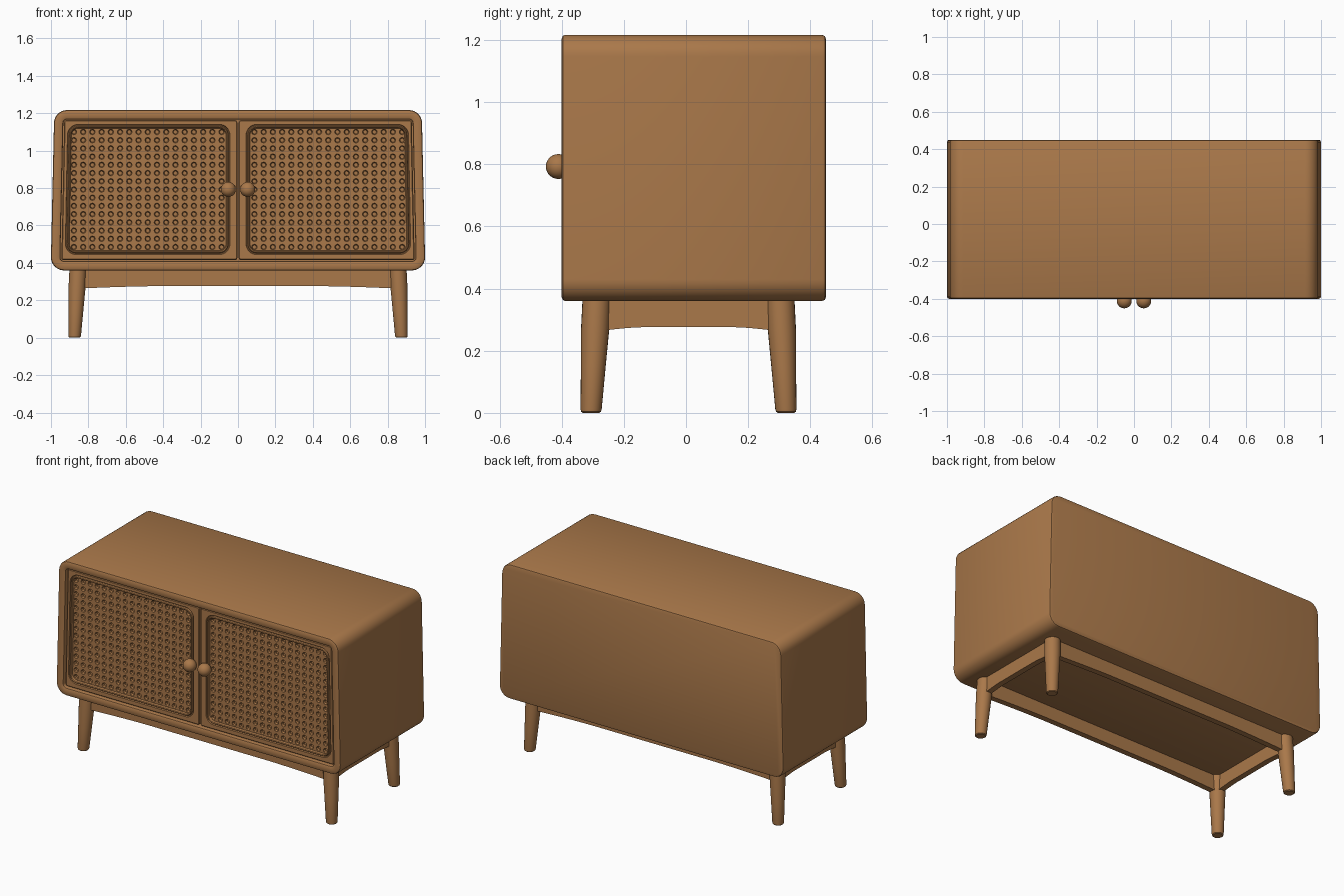
import bpy, bmesh
from math import sin, cos, pi
from mathutils import Vector

cube = bpy.data.objects.get("Cube")
if cube:
    bpy.data.objects.remove(cube, do_unlink=True)

wood = bpy.data.materials.new("warm wood")
wood.use_nodes = True
colour = (0.40, 0.188, 0.068, 1)
wood.diffuse_color = colour
bsdf = next(n for n in wood.node_tree.nodes if n.type == 'BSDF_PRINCIPLED')
bsdf.inputs["Base Color"].default_value = colour
bsdf.inputs["Roughness"].default_value = 0.6


def finish(name, bm, smooth=True):
    bmesh.ops.remove_doubles(bm, verts=bm.verts, dist=0.0001)
    bmesh.ops.recalc_face_normals(bm, faces=bm.faces)
    mesh = bpy.data.meshes.new(name)
    bm.to_mesh(mesh)
    bm.free()
    mesh.materials.append(wood)
    ob = bpy.data.objects.new(name, mesh)
    bpy.context.collection.objects.link(ob)
    if smooth:
        bpy.ops.object.select_all(action='DESELECT')
        ob.select_set(True)
        bpy.context.view_layer.objects.active = ob
        bpy.ops.object.shade_smooth_by_angle(angle=0.6)
    return ob


def loft(name, rings):
    """Skin equal-length closed rings and cap both ends."""
    bm = bmesh.new()
    loops = [[bm.verts.new(p) for p in ring] for ring in rings]
    n = len(loops[0])
    for a, b in zip(loops, loops[1:]):
        for i in range(n):
            j = (i + 1) % n
            bm.faces.new((a[i], a[j], b[j], b[i]))
    bm.faces.new(loops[0])
    bm.faces.new(loops[-1])
    return finish(name, bm)


def panel_ring(shape, inset, y, side=1, steps=8):
    """Rounded, slightly tapered outline: left/right at bottom and top."""
    lb, lt, rb, rt, z0, z1, r = shape
    r = max(r - inset, 0.004)
    corners = [(lb, z0, 1, 1, 180), (rb, z0, -1, 1, 270),
               (rt, z1, -1, -1, 0), (lt, z1, 1, -1, 90)]
    ring = []
    for x, z, dx, dz, start in corners:
        cx, cz = x + dx * (inset + r), z + dz * (inset + r)
        for k in range(steps + 1):
            a = (start + 90 * k / steps) * pi / 180
            ring.append((side * (cx + r * cos(a)), y, cz + r * sin(a)))
    return ring


# Cabinet body with a rounded rim and a recessed front
BODY = (-1, -0.984, 1, 0.984, 0.36, 1.217, 0.07)
loft("cabinet_body", [panel_ring(BODY, i, y) for i, y in (
    (0.012, 0.45), (0.004, 0.447), (0, 0.438), (0, -0.388), (0.003, -0.396),
    (0.012, -0.40), (0.038, -0.40), (0.047, -0.396), (0.05, -0.388), (0.05, -0.34))])

# Doors, cane panels and knobs
DOOR = (0.004, 0.004, 0.944, 0.929, 0.415, 1.163, 0.012)
LIP = (0.046, 0.046, 0.92, 0.909, 0.447, 1.138, 0.055)


def cane(name, side, x0, x1, z0, z1, cols, rows, radius):
    """Sheet with a regular grid of small round sunken holes."""
    bm = bmesh.new()
    w, h = (x1 - x0) / cols, (z1 - z0) / rows
    front, floor = -0.374, -0.358
    for c in range(cols):
        for r in range(rows):
            cx, cz = x0 + (c + 0.5) * w, z0 + (r + 0.5) * h
            outer, rim, base = [], [], []
            for k in range(8):
                a = k * pi / 4
                ca, sa = cos(a), sin(a)
                ox, oz = round(ca) * w / 2, round(sa) * h / 2
                outer.append(bm.verts.new((side * (cx + ox), front, cz + oz)))
                rim.append(bm.verts.new((side * (cx + radius * ca), front, cz + radius * sa)))
                base.append(bm.verts.new((side * (cx + radius * ca * 0.7), floor,
                                          cz + radius * sa * 0.7)))
            for k in range(8):
                j = (k + 1) % 8
                bm.faces.new((outer[k], outer[j], rim[j], rim[k]))
                bm.faces.new((rim[k], rim[j], base[j], base[k]))
            bm.faces.new(base)
    ob = finish(name, bm, smooth=False)
    # An open sheet must face the front
    flat = [p for p in ob.data.polygons if abs(p.normal.y) > 0.9]
    if sum(p.normal.y for p in flat) > 0:
        ob.data.flip_normals()


for side, label in ((1, "left"), (-1, "right")):
    rings = [panel_ring(DOOR, i, y, side) for i, y in ((0, -0.335), (0, -0.38), (0.005, -0.385))]
    rings += [panel_ring(LIP, i, y, side) for i, y in (
        (-0.003, -0.385), (0, -0.376), (0.004, -0.376), (0.006, -0.387),
        (0.010, -0.390), (0.015, -0.387), (0.018, -0.378), (0.020, -0.352))]
    loft(label + "_door", rings)
    cane(label + "_cane_panel", side, 0.063, 0.902, 0.463, 1.122, 17, 15, 0.0155)

    bm = bmesh.new()
    bmesh.ops.create_uvsphere(bm, u_segments=24, v_segments=16, radius=0.04)
    bmesh.ops.translate(bm, verts=bm.verts, vec=(side * 0.052, -0.411, 0.793))
    finish(label + "_knob", bm)


# Splayed, tapered legs
MID_Y = 0.008


def leg(name, sx, sy):
    rings = []
    for z, r in ((0, 0.027), (0.004, 0.032), (0.012, 0.034), (0.15, 0.040),
                 (0.27, 0.0455), (0.37, 0.0455)):
        t = z / 0.36
        cx, cy = sx * (0.874 - 0.018 * t), MID_Y + sy * (0.314 - 0.018 * t)
        rings.append([(cx + r * cos(k * pi / 12), cy + r * sin(k * pi / 12), z)
                      for k in range(24)])
    loft(name, rings)


for sx, xn in ((1, "left"), (-1, "right")):
    for sy, yn in ((-1, "front"), (1, "back")):
        leg(f"{yn}_{xn}_leg", sx, sy)


# Gently arched apron rails between the legs
def apron(name, centre, along, half):
    along = Vector(along)
    across = Vector((along.y, along.x, 0)) * 0.018
    rings = []
    for k in range(21):
        t = k / 10 - 1
        low = 0.276 - 0.013 * max(0, (abs(t) - 0.5) / 0.5) ** 1.5
        p = Vector(centre) + along * half * t
        rings.append([p - across + Vector((0, 0, low)), p + across + Vector((0, 0, low)),
                      p + across + Vector((0, 0, 0.37)), p - across + Vector((0, 0, 0.37))])
    loft(name, rings)


for s, yn, xn in ((-1, "front", "right"), (1, "back", "left")):
    apron(yn + "_apron", (0, MID_Y + s * 0.298, 0), (1, 0, 0), 0.85)
    apron(xn + "_apron", (s * 0.858, MID_Y, 0), (0, 1, 0), 0.29)
